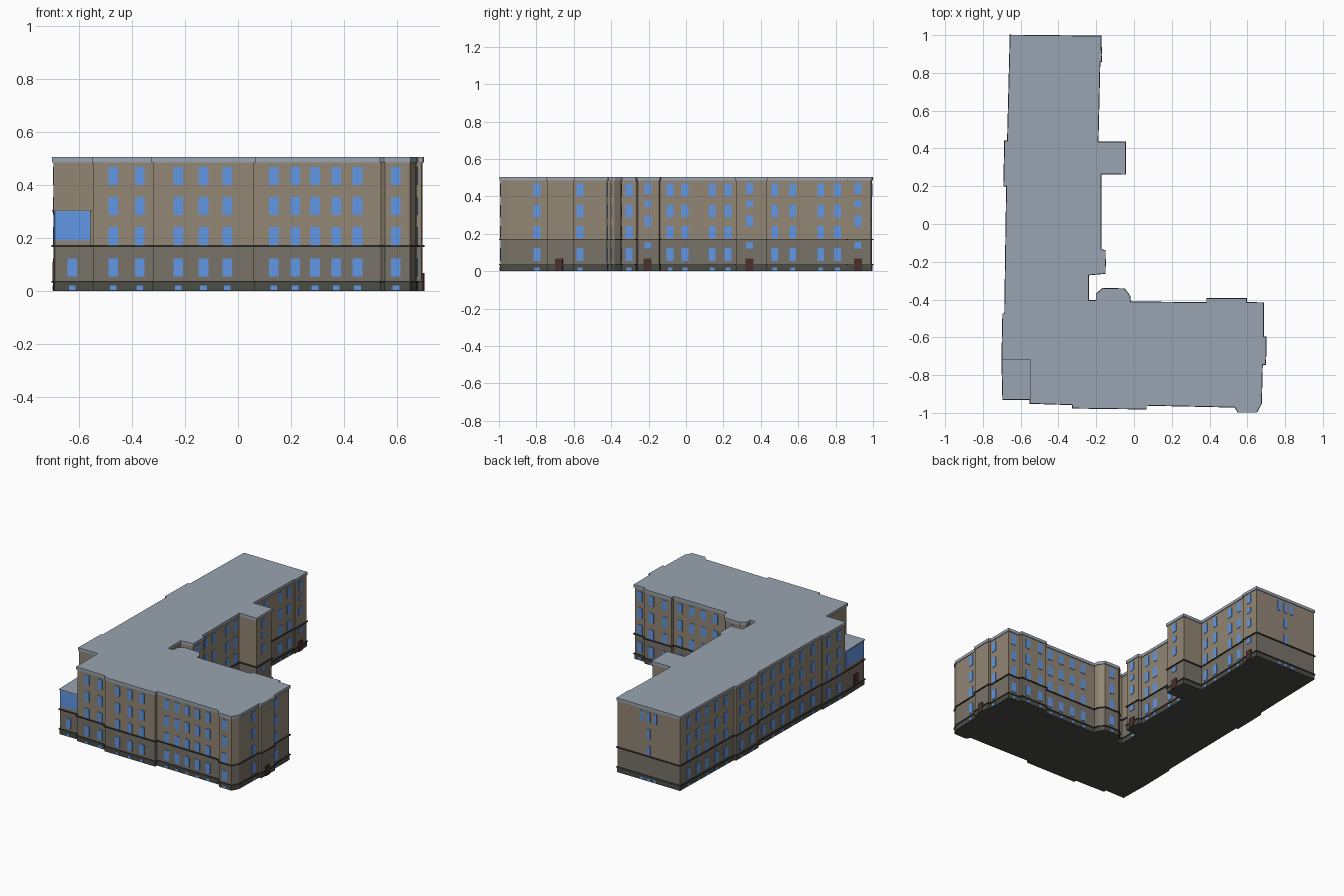
import bpy
from mathutils import Vector, Matrix

if "Cube" in bpy.data.objects:
    bpy.data.objects.remove(bpy.data.objects["Cube"])


def mat(name, c):
    m = bpy.data.materials.new(name)
    m.diffuse_color = (*c, 1)
    m.use_nodes = True
    m.node_tree.nodes["Principled BSDF"].inputs["Base Color"].default_value = m.diffuse_color
    return m


TAN = mat("tan_plaster", (.29, .24, .175))
GREY = mat("grey_plaster", (.19, .17, .14))
BASE = mat("dark_base", (.07, .075, .06))
TRIM = mat("dark_trim", (.06, .055, .05))
ROOF = mat("roof_metal", (.32, .37, .44))
GLASS = mat("blue_glass", (.12, .31, .78))
DOOR = mat("brown_door", (.07, .03, .026))

# L-shaped footprint, clockwise from the back left corner
north_east = [(-.656, 1), (-.175, .995), (-.172, .86), (-.18, .86), (-.19, .435),
              (-.045, .435), (-.045, .263), (-.175, .265), (-.175, -.135), (-.152, -.14),
              (-.152, -.262), (-.24, -.27), (-.24, -.405), (-.2, -.405), (-.2, -.37),
              (-.165, -.34), (-.05, -.343), (-.022, -.38), (-.018, -.412), (.385, -.416),
              (.385, -.395), (.595, -.395), (.595, -.415), (.685, -.417)]
south = [(.685, -.597), (.7, -.597), (.697, -.745), (.68, -.745), (.675, -.95),
         (.65, -.997), (.55, -.997), (.535, -.97), (.065, -.96), (.065, -.98),
         (-.325, -.975), (-.325, -.957), (-.55, -.95)]
west = [(-.7, -.717), (-.695, -.475), (-.685, -.475), (-.675, .2), (-.69, .2),
        (-.685, .44), (-.67, .44)]
main = [Vector(p) for p in (north_east + south + [(-.55, -.717)] + west)][::-1]
low = [Vector(p) for p in (north_east + south + [(-.55, -.93), (-.695, -.93)] + west)][::-1]
annex = [Vector(p) for p in [(-.695, -.93), (-.55, -.93), (-.55, -.717), (-.7, -.717)]]


def offset(pts, d):
    out = []
    for i, p in enumerate(pts):
        a, b = (p - pts[i - 1]).normalized(), (pts[(i + 1) % len(pts)] - p).normalized()
        n1, n2 = Vector((a.y, -a.x)), Vector((b.y, -b.x))
        out.append(p + d * (n1 + n2) / (1 + n1.dot(n2)))
    return out


def make(name, verts, faces, m):
    me = bpy.data.meshes.new(name)
    me.from_pydata(verts, [], faces)
    me.materials.append(m)
    ob = bpy.data.objects.new(name, me)
    bpy.context.collection.objects.link(ob)
    return ob


def band(name, pts, z0, z1, m, d=-.005, top=False, bottom=False, ring=False):
    """Wall strip around a footprint, with optional caps or a projecting ring."""
    n = len(pts)
    o = offset(pts, d)
    v = [(p.x, p.y, z0) for p in o] + [(p.x, p.y, z1) for p in o]
    f = [(i, (i + 1) % n, n + (i + 1) % n, n + i) for i in range(n)]
    if top:
        f.append(tuple(range(n, 2 * n)))
    if bottom:
        f.append(tuple(range(n))[::-1])
    if ring:
        q = offset(pts, -.006)
        v += [(p.x, p.y, z0) for p in q] + [(p.x, p.y, z1) for p in q]
        for i in range(n):
            j = (i + 1) % n
            f.append((2 * n + i, 2 * n + j, j, i))
            if not top:
                f.append((n + i, n + j, 3 * n + j, 3 * n + i))
    return make(name, v, f, m)


# Storeys, string courses and roof
band("plinth", low, 0, .035, BASE, d=-.003, bottom=True)
band("ground_floor_wall", low, .035, .17, GREY)
band("upper_wall", main, .17, .485, TAN)
band("plinth_ledge", low, .032, .038, TRIM, d=.002, ring=True)
band("string_course", low, .166, .173, TRIM, d=.002, ring=True)
band("roof", main, .485, .505, ROOF, d=0, top=True, ring=True)
# Glazed corner annex
band("annex_sill_wall", annex, .17, .19, TAN)
band("annex_glazing", annex, .19, .3, GLASS)
band("annex_roof", annex, .3, .306, ROOF, d=0, top=True, ring=True)

AXIS = {"+x": Vector((1, 0)), "-x": Vector((-1, 0)), "+y": Vector((0, 1)), "-y": Vector((0, -1))}
parts = {"windows": ([], [], GLASS), "doors": ([], [], DOOR)}


def panel(kind, side, c, z0, z1, w, depth=.003):
    """Thin box on the wall facing `side` at coordinate c along that wall."""
    n = AXIS[side]
    k = 1 if n.x else 0
    for i, p in enumerate(low):
        q = low[(i + 1) % len(low)]
        e = q - p
        u = e.normalized()
        if (Vector((u.y, -u.x)).dot(n) > .95 and e.length > .06
                and min(p[k], q[k]) <= c <= max(p[k], q[k])):
            break
    else:
        return
    nn = Vector((u.y, -u.x))
    mid = p + e * ((c - p[k]) / e[k]) - nn * .005
    v, f, _ = parts[kind]
    b = len(v)
    for dd in (-.002, depth):
        for s, z in ((-1, z0), (1, z0), (1, z1), (-1, z1)):
            r = mid + u * s * w / 2 + nn * dd
            v.append((r.x, r.y, z))
    f += [tuple(b + t for t in g) for g in ((4, 5, 6, 7), (0, 1, 5, 4), (1, 2, 6, 5),
                                           (2, 3, 7, 6), (3, 0, 4, 7))]


ROWS = [(.055, .123), (.174, .242), (.286, .355), (.4, .468)]


def column(side, c, floors=4, w=.036):
    panel("windows", side, c, .004, .021, .025, .005)
    for z0, z1 in ROWS[:floors]:
        panel("windows", side, c, z0, z1, w)


def stair(side, c):
    panel("doors", side, c, 0, .067, .042, .008)
    for z0, z1 in ((.122, .156), (.24, .298), (.343, .377), (.412, .472)):
        panel("windows", side, c, z0, z1, .036)


# Regular window columns on each side
columns = {
    "-y": [-.47, -.37, -.225, -.13, -.04, .135, .215, .29, .37, .45, .595],
    "+x": [-.797, -.567, -.305, -.085, -.005, .14, .225, .475, .57, .72, .81],
    "+y": [.64, .54, .44, .34, .25, .16, .07, -.105],
    "-x": [.91, .81, .72, .62, .52, .38, .27, .13, .03, -.07, -.17, -.27, -.39, -.54, -.65],
}
for side, cs in columns.items():
    for c in cs:
        column(side, c)
column("-y", -.625, floors=1)

# Stairwells with entrances
for c in (-.205, .34, .92):
    stair("+x", c)
panel("doors", "+x", -.68, 0, .067, .042, .008)
panel("doors", "-x", -.83, .03, .11, .045, .006)

# Back gable: one central column, narrow side lights on the top floor
for z0, z1 in ROWS[1:]:
    panel("windows", "+y", -.415, z0, z1, .024)
for c in (-.465, -.365):
    panel("windows", "+y", c, *ROWS[3], .024)
for c in (-.465, -.415, -.365):
    panel("windows", "+y", c, .004, .021, .025, .005)

for name, (v, f, m) in parts.items():
    make(name, v, f, m)
